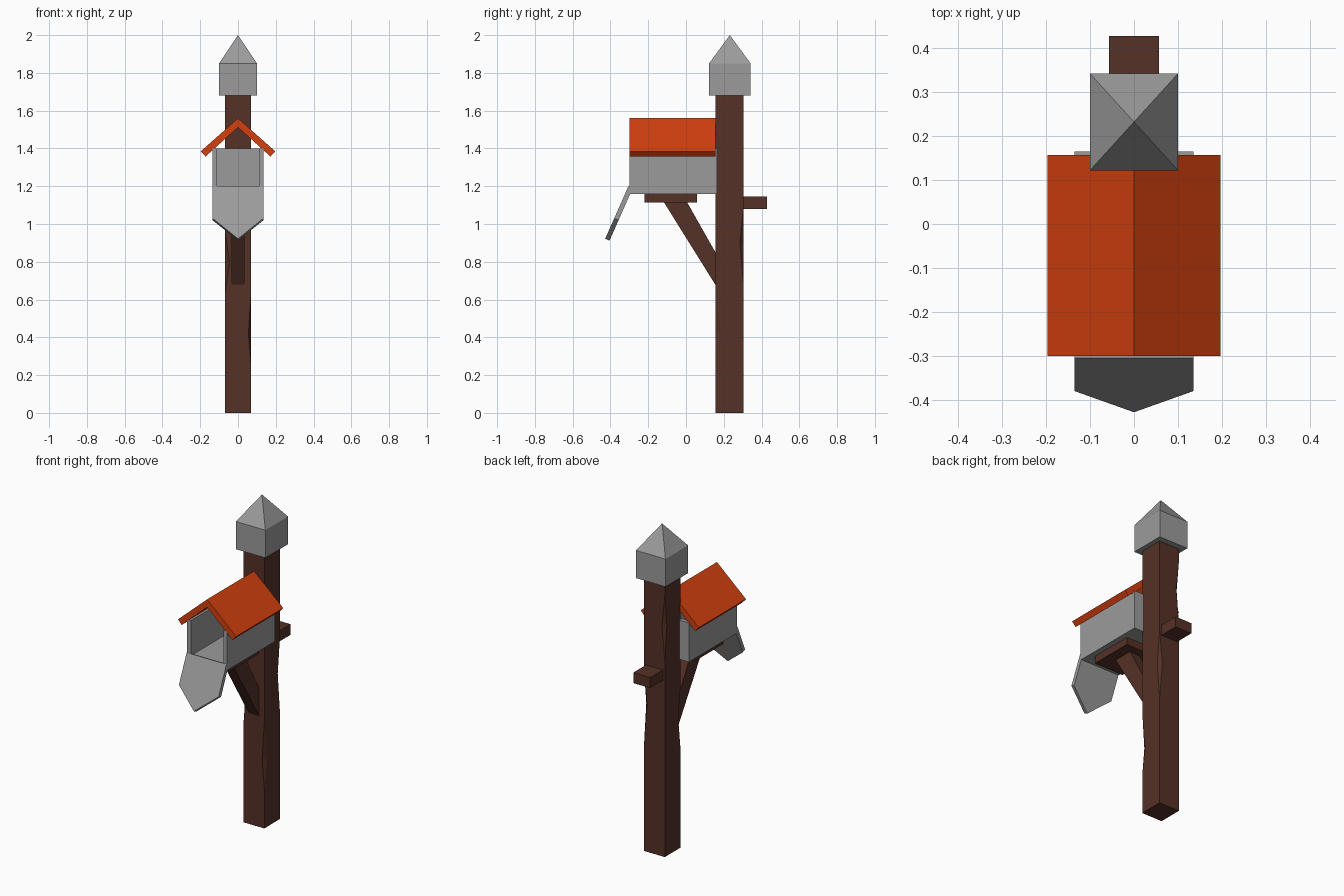
import bpy
import bmesh
from mathutils import Vector

cube = bpy.data.objects.get("Cube")
if cube:
    bpy.data.objects.remove(cube, do_unlink=True)


def material(name, rgb):
    m = bpy.data.materials.new(name)
    m.use_nodes = True
    m.diffuse_color = (*rgb, 1)
    m.node_tree.nodes["Principled BSDF"].inputs["Base Color"].default_value = (*rgb, 1)
    return m


WOOD = material("dark_wood", (0.09, 0.031, 0.02))
GREY = material("grey_metal", (0.33, 0.33, 0.33))
ORANGE = material("orange_roof", (0.65, 0.05, 0.005))


def finish(name, bm, mat):
    bmesh.ops.recalc_face_normals(bm, faces=bm.faces)
    mesh = bpy.data.meshes.new(name)
    bm.to_mesh(mesh)
    bm.free()
    mesh.materials.append(mat)
    ob = bpy.data.objects.new(name, mesh)
    bpy.context.collection.objects.link(ob)
    return ob


def prism(name, profile, offset, mat):
    """Extrude a closed 3D outline along an offset."""
    bm = bmesh.new()
    face = bm.faces.new([bm.verts.new(p) for p in profile])
    out = bmesh.ops.extrude_face_region(bm, geom=[face], use_keep_orig=True)
    moved = [v for v in out["geom"] if isinstance(v, bmesh.types.BMVert)]
    bmesh.ops.translate(bm, vec=Vector(offset), verts=moved)
    return finish(name, bm, mat)


def block(name, x, y, z, mat):
    outline = [(x[0], y[0], z[0]), (x[1], y[0], z[0]), (x[1], y[1], z[0]), (x[0], y[1], z[0])]
    return prism(name, outline, (0, 0, z[1] - z[0]), mat)


# Post with a chipped notch on each corner: sign x, sign y, cut x, cut y, low, middle, high
HALF, POST_Y, TOP = Vector((0.07, 0.075)), 0.23, 1.7
CORNERS = [
    (-1, -1, 0.025, 0.02, 0.62, 0.8, 0.97),
    (1, -1, 0.015, 0.03, 0.24, 0.42, 0.65),
    (1, 1, 0.02, 0.02, 0.67, 0.9, 1.1),
    (-1, 1, 0.02, 0.02, 1.2, 1.42, 1.6),
]
bm = bmesh.new()
rings = []
for sx, sy, cx, cy, low, mid, high in CORNERS:
    x, y = sx * HALF.x, POST_Y + sy * HALF.y
    v = {k: bm.verts.new((x, y, z)) for k, z in
         (("base", 0), ("low", low), ("high", high), ("top", TOP))}
    v["on_y_side"] = bm.verts.new((x - sx * cx, y, mid))
    v["on_x_side"] = bm.verts.new((x, y - sy * cy, mid))
    for end in ("low", "high"):
        bm.faces.new((v[end], v["on_y_side"], v["on_x_side"]))
    rings.append(v)
for i in range(4):
    a, b = rings[i], rings[(i + 1) % 4]
    side = "on_y_side" if i % 2 == 0 else "on_x_side"
    up = [b[k] for k in ("base", "low", side, "high", "top")]
    down = [a[k] for k in ("top", "high", side, "low", "base")]
    bm.faces.new(up + down)
for end in ("base", "top"):
    bm.faces.new([v[end] for v in rings])
finish("post", bm, WOOD)

# Pointed cap on the post
bm = bmesh.new()
for z in (1.68, 1.85):
    for x in (-0.1, 0.1):
        for y in (0.122, 0.342):
            bm.verts.new((x, y, z))
bm.verts.new((0, 0.232, 2.0))
bmesh.ops.convex_hull(bm, input=bm.verts)
bmesh.ops.dissolve_limit(bm, angle_limit=0.01, verts=bm.verts, edges=bm.edges)
finish("post_cap", bm, GREY)

# Open tray: U-shaped shell plus back wall
W, T, FRONT, BACK = 0.135, 0.025, -0.3, 0.165
FLOOR, INNER, RIM = 1.16, 1.185, 1.4
half = [(W - T, INNER), (W - T, RIM), (W, RIM), (W, FLOOR)]
shell = [(x, FRONT, z) for x, z in half] + [(-x, FRONT, z) for x, z in reversed(half)]
prism("box_shell", shell, (0, BACK - FRONT, 0), GREY)
block("box_back", (T - W, W - T), (BACK - T, BACK), (INNER, RIM), GREY)

# Hanging front flap with a pointed end
flap = [(-W, -0.305, 1.2), (W, -0.305, 1.2), (W, -0.38, 1.03), (0, -0.428, 0.922), (-W, -0.38, 1.03)]
prism("front_flap", flap, (0, 0.023, -0.01), GREY)

# Gabled roof
slope = [(0.197, 1.385), (0.172, 1.357)]
gable = [(0, -0.3, 1.56)] + [(x, -0.3, z) for x, z in slope] + [(0, -0.3, 1.512)]
gable += [(-x, -0.3, z) for x, z in reversed(slope)]
prism("roof", gable, (0, 0.457, 0), ORANGE)

# Wooden support plate, diagonal brace and rear peg
block("support_plate", (-0.1, 0.1), (-0.22, 0.057), (1.115, 1.16), WOOD)
brace = [(-0.035, y, z) for y, z in ((-0.12, 1.12), (0.003, 1.12), (0.17, 0.825), (0.17, 0.655))]
prism("brace", brace, (0.07, 0, 0), WOOD)
block("rear_peg", (-0.057, 0.057), (0.29, 0.428), (1.08, 1.145), WOOD)
